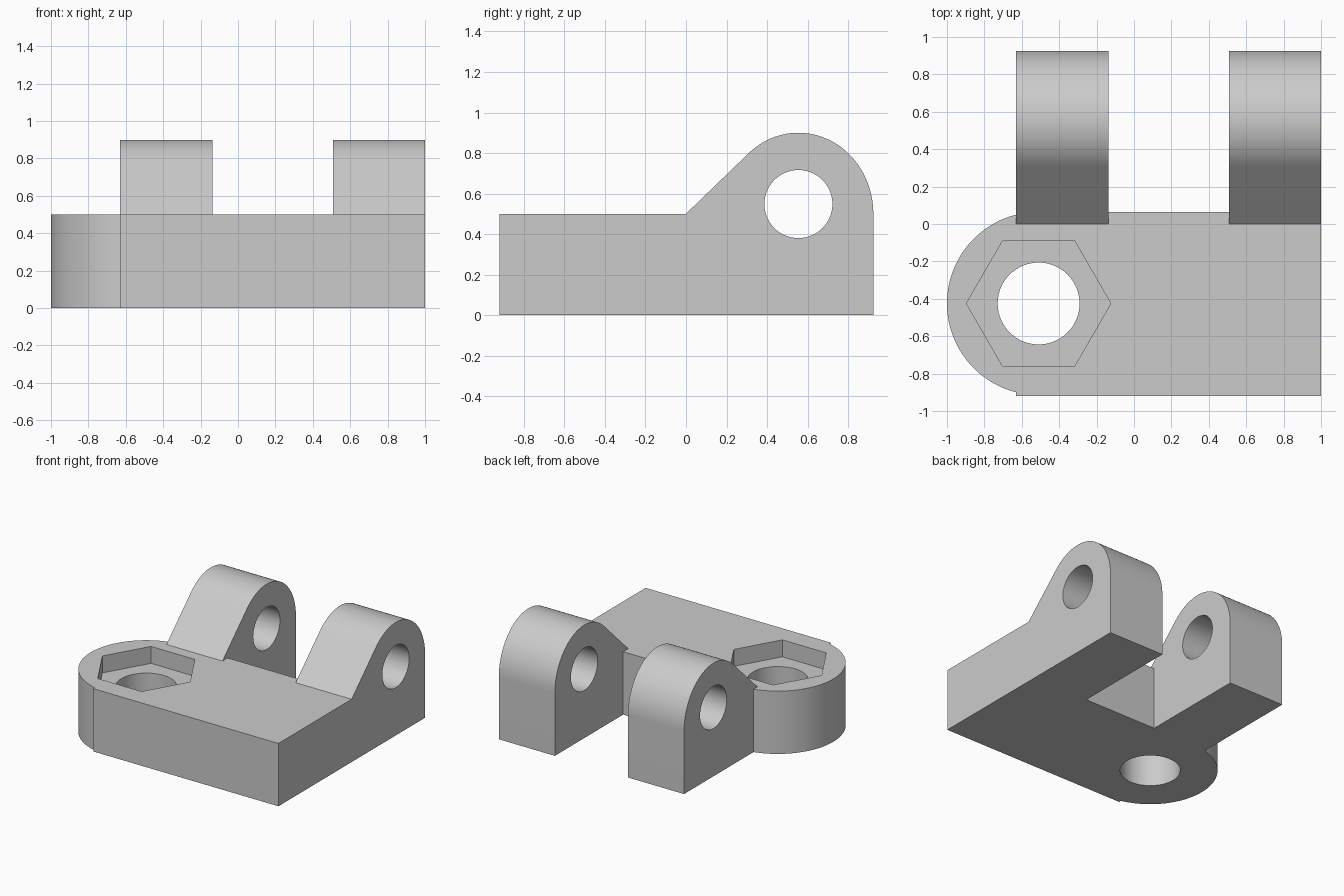
import bpy, bmesh, math
from mathutils import Vector

if "Cube" in bpy.data.objects:
    bpy.data.objects.remove(bpy.data.objects["Cube"])

grey = bpy.data.materials.new("light grey")
grey.diffuse_color = (0.6, 0.6, 0.6, 1)
grey.use_nodes = True
grey.node_tree.nodes["Principled BSDF"].inputs["Base Color"].default_value = grey.diffuse_color


def prism(name, points, direction):
    """Extrude a closed 3D outline along a direction into a solid."""
    bm = bmesh.new()
    face = bm.faces.new([bm.verts.new(p) for p in points])
    top = bmesh.ops.extrude_face_region(bm, geom=[face])["geom"]
    bmesh.ops.translate(bm, vec=Vector(direction),
                        verts=[v for v in top if isinstance(v, bmesh.types.BMVert)])
    bmesh.ops.recalc_face_normals(bm, faces=bm.faces)
    mesh = bpy.data.meshes.new(name)
    bm.to_mesh(mesh)
    bm.free()
    mesh.materials.append(grey)
    obj = bpy.data.objects.new(name, mesh)
    bpy.context.collection.objects.link(obj)
    return obj


def arc(cx, cy, rx, ry, a0, a1, n):
    return [(cx + rx * math.cos(a0 + (a1 - a0) * i / n),
             cy + ry * math.sin(a0 + (a1 - a0) * i / n)) for i in range(n + 1)]


def ring(cx, cy, r, n):
    return arc(cx, cy, r, r, 0, 2 * math.pi, n)[:-1]


def combine(target, other, operation):
    mod = target.modifiers.new(operation.lower(), 'BOOLEAN')
    mod.operation, mod.solver, mod.object = operation, 'EXACT', other
    bpy.context.view_layer.objects.active = target
    bpy.ops.object.modifier_apply(modifier=mod.name)
    bpy.data.objects.remove(other)


# Base plate: rectangle with a round boss on the left end
PX, PY, R, H = -0.51, -0.425, 0.49, 0.5
X0, LUG_W = -0.63, 0.493
a = math.acos((X0 - PX) / R)
outline = [(X0, -0.92), (1, -0.92), (1, 0.065), (X0, 0.065)]
outline += arc(PX, PY, R, R, a, 2 * math.pi - a, 40)
bracket = prism("hinge_bracket", [(x, y, 0) for x, y in outline], (0, 0, H))

# Two hinge lugs: ramp tangent to a rounded top
CY, RY, RZ = 0.555, 0.37, 0.4
touch = math.acos(-RY / CY)
side = [(0, 0), (CY + RY, 0)] + arc(CY, H, RY, RZ, 0, touch, 40) + [(0, H)]
for x in (X0, 1 - LUG_W):
    lug = prism("lug", [(x, y, z) for y, z in side], (LUG_W, 0, 0))
    combine(bracket, lug, 'UNION')

# Pin hole through both lugs
combine(bracket, prism("pin_cutter", [(-1.2, y, z) for y, z in ring(CY, 0.548, 0.168, 56)],
                       (2.4, 0, 0)), 'DIFFERENCE')
# Hexagonal nut pocket and bolt hole in the plate
combine(bracket, prism("nut_cutter", [(x, y, H - 0.135) for x, y in ring(PX, PY, 0.386, 6)],
                       (0, 0, 0.3)), 'DIFFERENCE')
combine(bracket, prism("bolt_cutter", [(x, y, -0.2) for x, y in ring(PX, PY, 0.219, 56)],
                       (0, 0, 1)), 'DIFFERENCE')

# Smooth the curved walls, keep hard edges
bpy.ops.object.select_all(action='DESELECT')
bracket.select_set(True)
bpy.context.view_layer.objects.active = bracket
bpy.ops.object.shade_smooth_by_angle(angle=math.radians(25))
